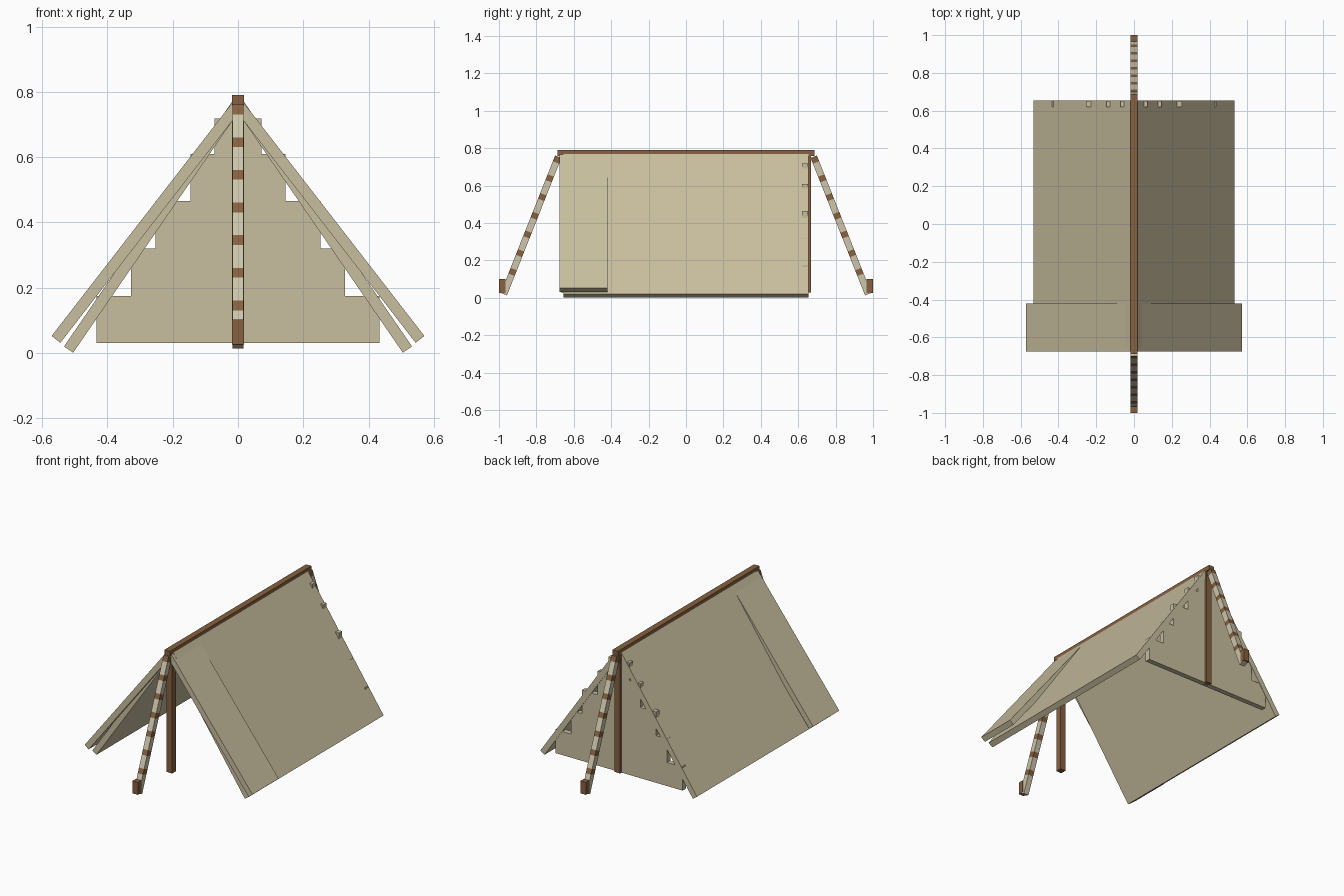
import bpy
import bmesh
from math import atan2
from mathutils import Matrix, Vector

if "Cube" in bpy.data.objects:
    bpy.data.objects.remove(bpy.data.objects["Cube"], do_unlink=True)


def material(name, rgb):
    m = bpy.data.materials.new(name)
    m.use_nodes = True
    m.diffuse_color = (*rgb, 1)
    m.node_tree.nodes["Principled BSDF"].inputs["Base Color"].default_value = (*rgb, 1)
    return m


canvas = material("canvas beige", (0.58, 0.52, 0.345))
wood = material("wood brown", (0.24, 0.12, 0.052))
cord = material("cord pale beige", (0.61, 0.56, 0.41))


def finish(bm, name, *mats):
    bmesh.ops.recalc_face_normals(bm, faces=bm.faces[:])
    mesh = bpy.data.meshes.new(name)
    bm.to_mesh(mesh)
    bm.free()
    for m in mats:
        mesh.materials.append(m)
    ob = bpy.data.objects.new(name, mesh)
    bpy.context.collection.objects.link(ob)
    return ob


def box(name, lo, hi, mat):
    lo, hi = Vector(lo), Vector(hi)
    bm = bmesh.new()
    bmesh.ops.create_cube(bm, size=1, matrix=Matrix.Translation((lo + hi) / 2)
                          @ Matrix.Diagonal((*(hi - lo), 1)))
    return finish(bm, name, mat)


def prism(name, outline, y0, y1, mat):
    """Extrude an outline in the x-z plane from y0 to y1."""
    bm = bmesh.new()
    face = bm.faces.new([bm.verts.new((x, y0, z)) for x, z in outline])
    ext = bmesh.ops.extrude_face_region(bm, geom=[face])["geom"]
    bmesh.ops.translate(bm, vec=(0, y1 - y0, 0),
                        verts=[v for v in ext if isinstance(v, bmesh.types.BMVert)])
    return finish(bm, name, mat)


def slab(name, side, eave, top, y0, y1, thick=0.034):
    """Sloping canvas sheet whose outer surface runs from eave to top."""
    a, b = Vector(eave), Vector(top)
    d = (b - a).normalized()
    inward = Vector((-d.y, d.x)) * thick
    if inward.y > 0:
        inward = -inward
    prism(name, [(side * p.x, p.y) for p in (a, b, b + inward, a + inward)], y0, y1, canvas)


# Roof sheets and the front overlay flaps
for side, word in ((1, "left"), (-1, "right")):
    slab(word + "_roof_sheet", side, (0.533, 0.020), (0.018, 0.77), -0.655, 0.655)
    slab(word + "_front_flap", side, (0.571, 0.052), (0.018, 0.766), -0.675, -0.42)

# Stepped back wall
steps = [(0.433, 0.175), (0.328, 0.32), (0.253, 0.465), (0.146, 0.61), (0.072, 0.718)]
half, base = [], 0.03
for w, top in steps:
    half += [(w, base), (w, top)]
    base = top
prism("back_wall", half + [(-x, z) for x, z in reversed(half)], 0.62, 0.652, canvas)

# Ridge pole
R = 0.0185
box("ridge_pole", (-R, -0.688, 0.758), (R, 0.688, 0.79), wood)


def guy_rope(name, s):
    """Square cord with evenly spaced brown bands."""
    a, b = Vector((0, s * 0.683, 0.755)), Vector((0, s * 0.974, 0.02))
    d = b - a
    bm = bmesh.new()
    bmesh.ops.create_cube(bm, size=1, matrix=Matrix.Translation((a + b) / 2)
                          @ Matrix.Rotation(atan2(-d.y, d.z), 4, "X")
                          @ Matrix.Diagonal((2 * R - 0.002, 0.036, d.length, 1)))
    bands = [0.139 + 0.1 * k for k in range(7)]
    axis = d.normalized()

    def along(z):
        return a + d * ((z - a.z) / d.z)

    for z in bands:
        for e in (-0.015, 0.015):
            bmesh.ops.bisect_plane(bm, geom=bm.verts[:] + bm.edges[:] + bm.faces[:],
                                   plane_co=along(z + e), plane_no=axis)
    for f in bm.faces:
        t = (f.calc_center_median() - a).dot(axis) / d.length
        z = a.z + t * d.z
        f.material_index = int(any(abs(z - c) < 0.014 for c in bands))
    finish(bm, name, cord, wood)


# Posts, guy ropes and ground stakes at both ends
for s, word in ((-1, "front"), (1, "back")):
    ys = sorted((s * 0.63, s * 0.667))
    box(word + "_post", (-R, ys[0], 0.03), (R, ys[1], 0.76), wood)
    guy_rope(word + "_guy_rope", s)
    ys = sorted((s * 0.966, s * 1.0))
    box(word + "_stake", (-R, ys[0], 0.026), (R, ys[1], 0.102), wood)
